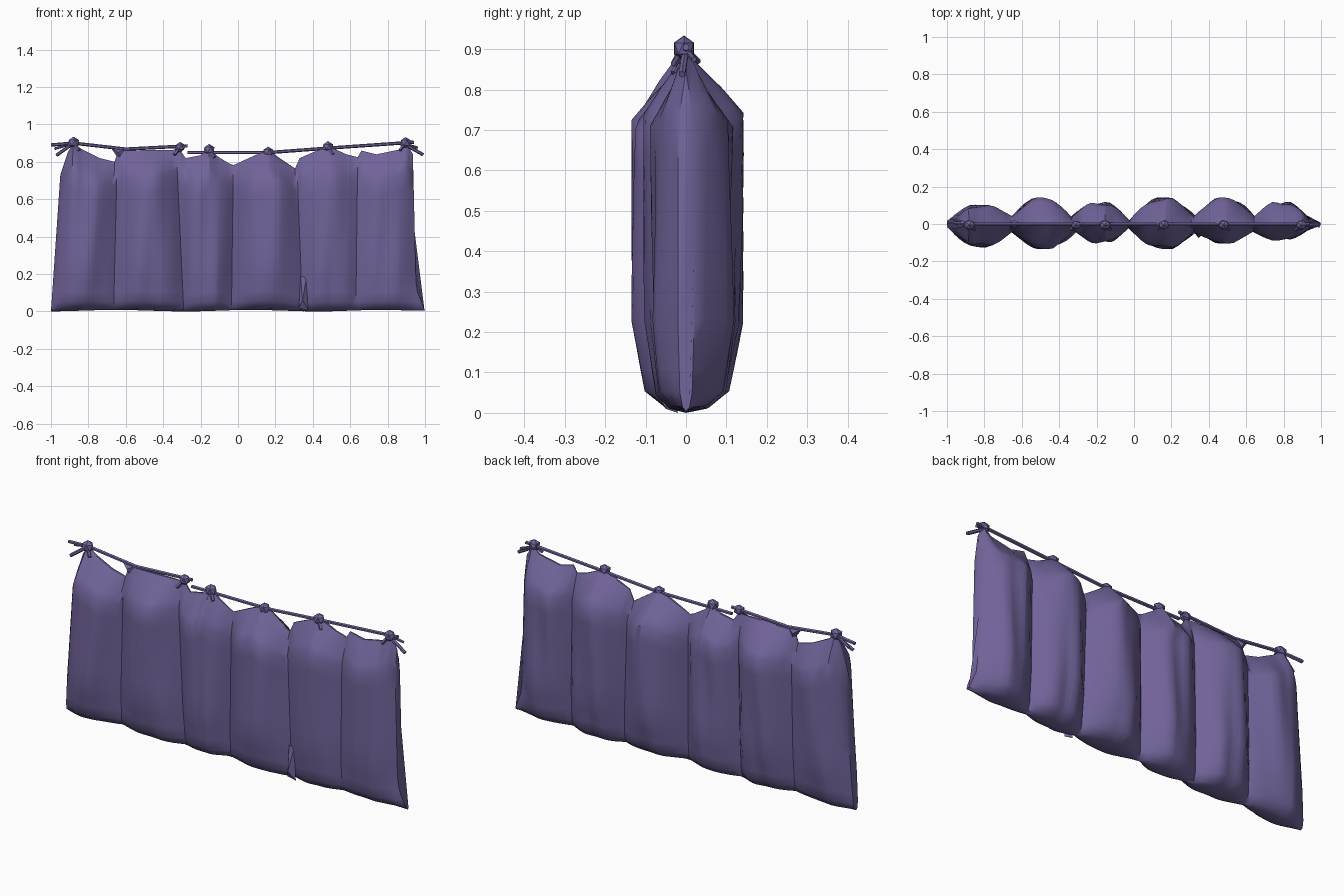
import bpy, bmesh, math
from mathutils import Vector

if "Cube" in bpy.data.objects:
    bpy.data.objects.remove(bpy.data.objects["Cube"])

cloth = bpy.data.materials.new("dusty purple cloth")
cloth.diffuse_color = (0.165, 0.125, 0.32, 1)
cloth.use_nodes = True
cloth.node_tree.nodes["Principled BSDF"].inputs["Base Color"].default_value = cloth.diffuse_color


def lerp_table(t, pts):
    if t <= pts[0][0]:
        return pts[0][1]
    for (a, va), (b, vb) in zip(pts, pts[1:]):
        if t <= b:
            return va + (vb - va) * (t - a) / (b - a)
    return pts[-1][1]


def finish(name, bm, angle=35):
    bmesh.ops.recalc_face_normals(bm, faces=bm.faces)
    me = bpy.data.meshes.new(name)
    bm.to_mesh(me)
    bm.free()
    ob = bpy.data.objects.new(name, me)
    bpy.context.collection.objects.link(ob)
    me.materials.append(cloth)
    bpy.ops.object.select_all(action='DESELECT')
    ob.select_set(True)
    bpy.context.view_layer.objects.active = ob
    bpy.ops.object.shade_smooth_by_angle(angle=math.radians(angle))
    return ob


# Bulging cloth: seams between the six lobes, (peak x, front depth, back depth), top line
seams = [-0.95, -0.645, -0.33, -0.025, 0.315, 0.64, 0.935]
waist = [0.025, 0.04, 0.035, 0.02, 0.04, 0.04, 0.02]
lobes = [(-0.82, 0.125, 0.103), (-0.48, 0.135, 0.143), (-0.18, 0.105, 0.12),
         (0.15, 0.135, 0.142), (0.48, 0.105, 0.142), (0.79, 0.09, 0.123)]
top_line = [(-0.95, 0.73), (-0.91, 0.85), (-0.88, 0.905), (-0.84, 0.87), (-0.74, 0.82),
            (-0.66, 0.80), (-0.64, 0.86), (-0.31, 0.865), (-0.28, 0.82), (-0.20, 0.835),
            (-0.155, 0.875), (-0.11, 0.83), (-0.03, 0.78), (0.08, 0.83), (0.16, 0.865),
            (0.23, 0.815), (0.305, 0.765), (0.33, 0.82), (0.48, 0.885), (0.58, 0.84),
            (0.64, 0.825), (0.66, 0.86), (0.74, 0.84), (0.86, 0.865), (0.90, 0.905), (0.935, 0.84)]
# sideways drift of the seams from top to hem, front and back
drifts = {1: [(-0.95, -0.05), (-0.645, -0.02), (-0.33, 0.04), (-0.025, -0.01),
              (0.315, 0.03), (0.64, -0.01), (0.85, 0.0), (0.935, 0.02)],
          2: [(-0.95, -0.05), (-0.645, -0.015), (-0.33, -0.015), (-0.025, 0.0),
              (0.315, 0.025), (0.64, 0.01), (0.85, 0.0), (0.935, 0.02)]}
# height fraction -> share of the full depth
side = [(0, 0), (0.012, 0.42), (0.055, 0.76), (0.26, 1), (0.84, 1), (0.91, 0.62), (0.965, 0.27), (1, 0.05)]
heights = [0, 0.012, 0.055, 0.12, 0.19, 0.26, 0.38, 0.5, 0.62, 0.74, 0.84, 0.875, 0.91, 0.965, 1]


def half_depth(x, i, k):
    """Depth of lobe i at x; k picks front (1) or back (2)."""
    peak, a, b = lobes[i][0], seams[i], seams[i + 1]
    s = (x - a) / (peak - a) if x < peak else (b - x) / (b - peak)
    low = waist[i] if x < peak else waist[i + 1]
    return low + (lobes[i][k] - low) * min(1, 1.1 * math.sin(max(0, min(1, s)) * math.pi / 2))


def cloth_point(x, i, f, k):
    top = lerp_table(x, top_line)
    d = half_depth(x, i, k) * lerp_table(f, side)
    # shallow slanting folds
    t = (x - seams[i]) / (seams[i + 1] - seams[i])
    d *= 1 - 0.08 * math.sin(math.pi * t) * (1 + math.sin(9 * t - 4 * f + 2 * i + k))
    slide = lerp_table(x, drifts[k])
    if f == 0:
        slide = (lerp_table(x, drifts[1]) + lerp_table(x, drifts[2])) / 2
    px = x + slide * (1 - f)
    # the right end kicks out near the floor
    if x > 0.86:
        px += (x - 0.86) / 0.075 * lerp_table(f, [(0, 0.045), (0.14, 0.0)])
    hem = 0.004 * (1 + math.sin(9 * x + 1)) * (1 - f)
    return Vector((px, -d if k == 1 else d, hem + (top - hem) * f))


columns = []
for i in range(6):
    a, b = seams[i], seams[i + 1]
    n = 12
    xs = {a + (b - a) * j / n for j in range(n + (i == 5))}
    xs |= {x for x, z in top_line if a + 0.005 < x < b - 0.005}
    columns += [(x, i) for x in sorted(xs)]

bm = bmesh.new()
rings = []
for x, i in columns:
    loop = [cloth_point(x, i, f, 1) for f in heights]
    loop += [cloth_point(x, i, f, 2) for f in reversed(heights[1:])]
    rings.append([bm.verts.new(p) for p in loop])
for r, s in zip(rings, rings[1:]):
    for j in range(len(r)):
        q = (j + 1) % len(r)
        bm.faces.new((r[j], r[q], s[q], s[j]))
bm.faces.new(rings[0])
bm.faces.new(rings[-1])
finish("hanging_cloth", bm, 45)


# Cord pieces: six-sided tubes along a path
def cord(name, pts, r=0.009, sides=6):
    bm = bmesh.new()
    pts = [Vector(p) for p in pts]
    loops = []
    for i, p in enumerate(pts):
        t = (pts[min(i + 1, len(pts) - 1)] - pts[max(i - 1, 0)]).normalized()
        ref = Vector((0, 1, 0)) if abs(t.y) < 0.8 else Vector((0, 0, 1))
        u = t.cross(ref).normalized()
        v = t.cross(u)
        loops.append([bm.verts.new(p + r * (math.cos(a) * u + math.sin(a) * v))
                      for a in (2 * math.pi * k / sides for k in range(sides))])
    for a, b in zip(loops, loops[1:]):
        for k in range(sides):
            q = (k + 1) % sides
            bm.faces.new((a[k], a[q], b[q], b[k]))
    bm.faces.new(loops[0])
    bm.faces.new(loops[-1])
    return finish(name, bm)


cord("left_cord", [(-1, 0.01, 0.89), (-0.88, 0, 0.90), (-0.6, 0, 0.868), (-0.27, 0, 0.885)])
cord("right_cord", [(-0.27, 0, 0.85), (0.17, 0, 0.85), (0.48, 0, 0.873), (0.94, 0, 0.905)])
cord("left_tail_front", [(-0.88, 0, 0.9), (-0.97, -0.02, 0.835)])
cord("left_tail_back", [(-0.88, 0, 0.9), (-0.98, 0.03, 0.87)], 0.007)
cord("right_tail_front", [(0.88, 0, 0.9), (0.99, -0.01, 0.838)])
cord("right_tail_back", [(0.88, 0, 0.9), (0.96, 0.02, 0.875)], 0.007)


# Knots: faceted lumps with a short end sticking out
knots = [(-0.88, 0.902, 0.034), (-0.31, 0.878, 0.03), (-0.155, 0.864, 0.033),
         (0.16, 0.852, 0.031), (0.48, 0.88, 0.032), (0.895, 0.902, 0.032)]
for n, (x, z, r) in enumerate(knots):
    bm = bmesh.new()
    bmesh.ops.create_icosphere(bm, subdivisions=1, radius=r)
    bmesh.ops.scale(bm, vec=(1, 0.85, 0.95), verts=bm.verts)
    bmesh.ops.translate(bm, vec=(x, -0.005, z), verts=bm.verts)
    finish("knot_%d" % (n + 1), bm, 25)
    sgn = -1 if n % 2 else 1
    cord("knot_end_%d" % (n + 1), [(x, -0.008, z), (x + 0.03 * sgn, -0.03, z - 0.04)], 0.009, 5)


# Pointed folds: cloth pulled over the cord, and a loose pleat at the hem
def fold(name, pts):
    bm = bmesh.new()
    bmesh.ops.convex_hull(bm, input=[bm.verts.new(p) for p in pts])
    finish(name, bm, 30)


fold("left_cord_fold", [(-0.68, 0, 0.875), (-0.64, -0.02, 0.85), (-0.64, 0.02, 0.85),
                        (-0.62, 0, 0.79), (-0.60, 0, 0.87)])
fold("hem_pleat", [(0.335, -0.05, 0.19), (0.365, -0.05, 0.18), (0.325, -0.05, 0.02),
                   (0.375, -0.05, 0.01), (0.345, -0.075, 0.06), (0.35, -0.02, 0.0)])
